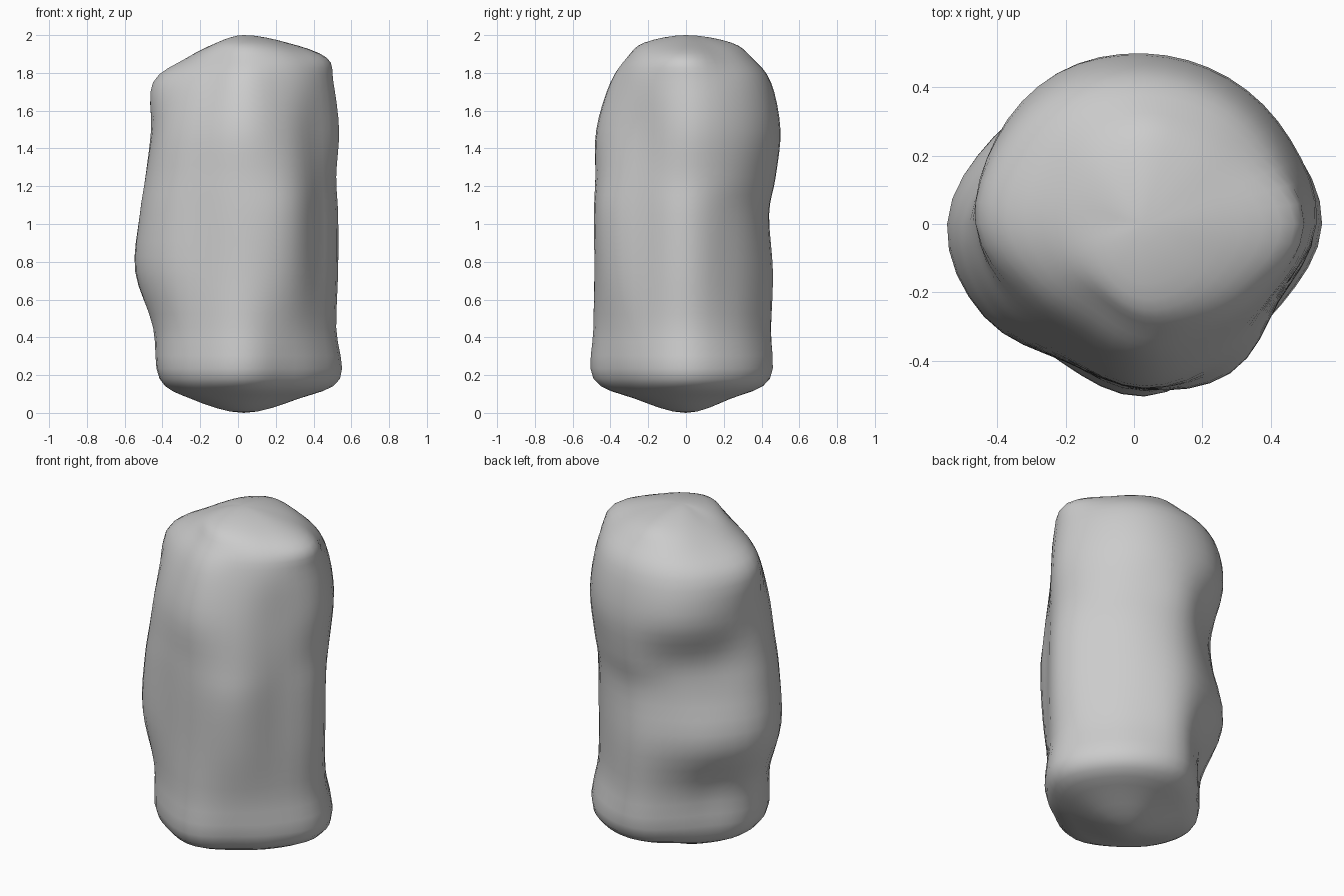
import bpy, bmesh, math

if "Cube" in bpy.data.objects:
    bpy.data.objects.remove(bpy.data.objects["Cube"])

# Heights, then ring radii every 30 degrees starting at +x, turning towards +y
RINGS = [
    (.075, (.29, .28, .26, .23, .22, .25, .28, .27, .27, .27, .26, .27)),
    (.18, (.51, .48, .46, .44, .375, .37, .44, .46, .46, .49, .435, .455)),
    (.45, (.49, .45, .435, .45, .39, .38, .475, .48, .46, .49, .455, .45)),
    (.75, (.50, .445, .435, .46, .46, .51, .575, .54, .465, .485, .49, .455)),
    (1.05, (.50, .45, .435, .44, .425, .455, .55, .53, .465, .485, .505, .455)),
    (1.25, (.49, .475, .465, .475, .43, .44, .52, .505, .46, .48, .485, .45)),
    (1.5, (.505, .495, .495, .50, .51, .50, .49, .47, .44, .475, .45, .435)),
    (1.75, (.475, .455, .45, .45, .465, .47, .48, .40, .36, .40, .39, .42)),
    (1.88, (.44, .365, .35, .35, .34, .31, .30, .28, .27, .31, .33, .37)),
    (1.96, (.23, .21, .22, .24, .20, .16, .14, .16, .19, .22, .22, .22)),
]
CX, CY = .03, 0
AROUND, STEPS = 4, 4


def spline(a, b, c, d, t):
    return b + .5 * t * (c - a + t * (2*a - 5*b + 4*c - d + t * (3*(b - c) + d - a)))


def closed(vals):
    """Smoothly subdivide a ring of radii."""
    n = len(vals)
    return [spline(*(vals[(i + k) % n] for k in (-1, 0, 1, 2)), s / AROUND)
            for i in range(n) for s in range(AROUND)]


# Rows with poles and mirrored end rows so both ends round off
rows = [(z, closed(r)) for z, r in RINGS]
n = len(rows[0][1])
zero = [0.0] * n
neg = lambda row: (row[0], [-r for r in row[1]])
ctrl = [neg(rows[0]), (0, zero)] + rows + [(2, zero), neg(rows[-1])]

# Boulder pillar skin
bm = bmesh.new()
bottom = bm.verts.new((CX, CY, 0))
loops = []
for i in range(1, len(ctrl) - 2):
    q = ctrl[i - 1:i + 3]
    for s in range(STEPS):
        if i == 1 and s == 0:
            continue
        t = s / STEPS
        z = spline(*(p[0] for p in q), t)
        loop = []
        for k in range(n):
            r = spline(*(p[1][k] for p in q), t)
            a = math.tau * k / n
            loop.append(bm.verts.new((CX + r * math.cos(a), CY + r * math.sin(a), z)))
        loops.append(loop)
top = bm.verts.new((CX, CY, 2))
for k in range(n):
    j = (k + 1) % n
    bm.faces.new((bottom, loops[0][j], loops[0][k]))
    bm.faces.new((top, loops[-1][k], loops[-1][j]))
    for lo, hi in zip(loops, loops[1:]):
        bm.faces.new((lo[k], lo[j], hi[j], hi[k]))
bmesh.ops.recalc_face_normals(bm, faces=bm.faces)

mesh = bpy.data.meshes.new("rock_pillar")
bm.to_mesh(mesh)
bm.free()
rock = bpy.data.objects.new("rock_pillar", mesh)
bpy.context.collection.objects.link(rock)
bpy.context.view_layer.objects.active = rock
rock.select_set(True)
bpy.ops.object.shade_smooth_by_angle(angle=math.radians(50))
